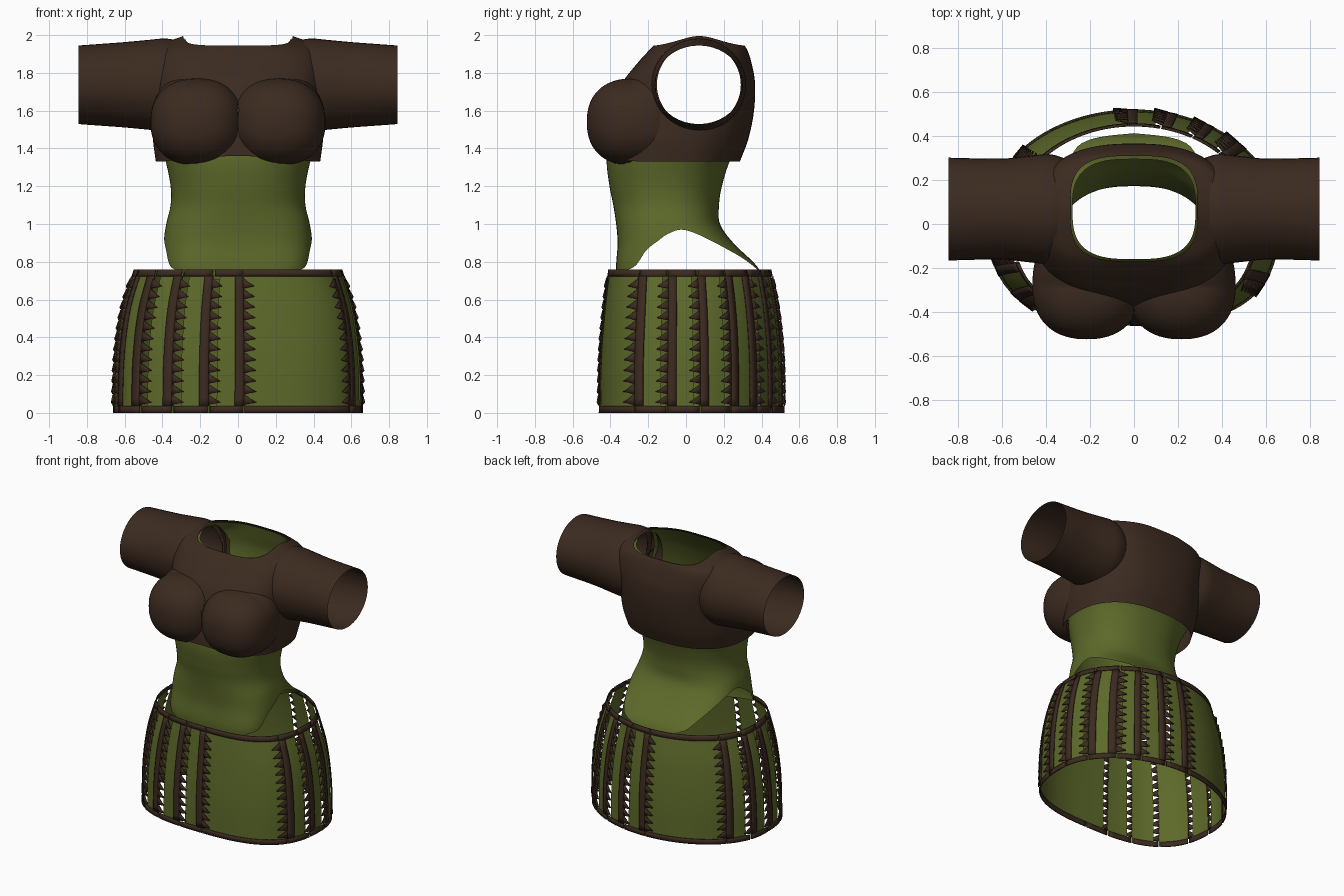
import bpy, bmesh, math
from mathutils import Vector

cube = bpy.data.objects.get("Cube")
if cube:
    bpy.data.objects.remove(cube)


def material(name, rgb):
    m = bpy.data.materials.new(name)
    m.use_nodes = True
    m.diffuse_color = (*rgb, 1)
    m.node_tree.nodes["Principled BSDF"].inputs["Base Color"].default_value = (*rgb, 1)
    return m


BROWN = material("dark brown leather", (0.045, 0.024, 0.0145))
GREEN = material("olive green cloth", (0.11, 0.142, 0.023))

# Outline tables: height, half width, front y, back y, squareness
BODICE = [(.66, .37, -.36, .42, 4), (.77, .39, -.37, .38, 4), (.9, .394, -.362, .25, 3.1),
          (1, .38, -.37, .18, 2.6), (1.1, .357, -.385, .175, 2.3), (1.2, .357, -.405, .19, 2.25),
          (1.34, .385, -.42, .235, 2.25), (1.45, .42, -.4, .3, 2.25), (1.6, .42, -.36, .335, 2.25),
          (1.75, .42, -.29, .34, 2.4), (1.86, .39, -.22, .315, 2.6), (1.94, .28, -.16, .295, 3)]
SHIRT = [(1.33, .435, -.43, .285, 2.4), (1.45, .45, -.42, .33, 2.4), (1.6, .45, -.39, .36, 2.4),
         (1.75, .45, -.335, .365, 2.6), (1.86, .44, -.25, .345, 2.8), (1.92, .39, -.195, .325, 3),
         (1.945, .29, -.17, .31, 3.2)]
# The skirt is squarer in front than behind, so it has two squareness columns
SKIRT = [(0, .655, -.455, .515, 2.8, 2), (.3, .645, -.45, .51, 2.8, 2),
         (.55, .61, -.43, .485, 2.8, 2), (.76, .545, -.405, .445, 2.8, 2)]
# Bodice hem height by angle around the body
HEM = [(-90, .68), (-40, .77), (-29, .86), (-15, .915), (-5, .945), (12, .97),
       (25, .95), (38, .9), (48, .84), (57, .77), (90, .68)]


def spline(table, t):
    """Smooth interpolation through the rows of a table."""
    t = min(max(t, table[0][0]), table[-1][0])
    i = max(k for k in range(len(table) - 1) if table[k][0] <= t)
    a, b = table[i], table[i + 1]
    p, q = table[max(i - 1, 0)], table[min(i + 2, len(table) - 1)]
    h = b[0] - a[0]
    u = (t - a[0]) / h
    out = []
    for c in range(1, len(a)):
        ma = (b[c] - p[c]) / (b[0] - p[0]) * h
        mb = (q[c] - a[c]) / (q[0] - a[0]) * h
        out.append((2*u**3 - 3*u*u + 1) * a[c] + (u**3 - 2*u*u + u) * ma
                   + (3*u*u - 2*u**3) * b[c] + (u**3 - u*u) * mb)
    return out


def around(table, z, deg, off=0.0):
    """Point on a rounded outline, pushed outward by off."""
    w, front, back, *square = spline(table, z)
    c, s = math.cos(math.radians(deg)), math.sin(math.radians(deg))
    n = square[0] if s < 0 else square[-1]
    r = (abs(c) ** n + abs(s) ** n) ** (-1 / n)
    p = Vector((w * c * r, (back - front) / 2 * s * r, 0))
    p += p.normalized() * off
    return Vector((p.x, p.y + (front + back) / 2, z))


def grid(bm, func, nu, nv, closed=False):
    """Sheet of quads from func(u, v), with u and v from 0 to 1."""
    rows = [[bm.verts.new(func(i / nu, j / nv)) for i in range(nu + (not closed))]
            for j in range(nv + 1)]
    for lo, hi in zip(rows, rows[1:]):
        for i in range(nu):
            k = (i + 1) % len(lo)
            bm.faces.new((lo[i], lo[k], hi[k], hi[i]))


def finish(name, bm, mat, thick=0):
    me = bpy.data.meshes.new(name)
    bm.to_mesh(me)
    bm.free()
    ob = bpy.data.objects.new(name, me)
    bpy.context.collection.objects.link(ob)
    me.materials.append(mat)
    if thick:
        mod = ob.modifiers.new("thickness", "SOLIDIFY")
        mod.thickness = thick
    bpy.ops.object.select_all(action='DESELECT')
    ob.select_set(True)
    bpy.context.view_layer.objects.active = ob
    bpy.ops.object.shade_smooth_by_angle(angle=math.radians(50))


ARM_Y, ARM_Z, ARM_R = .068, 1.737, .222


def delete_faces(bm, rule):
    doomed = [f for f in bm.faces if rule(f.calc_center_median())]
    bmesh.ops.delete(bm, geom=doomed, context='FACES')


def arm_distance(c):
    return math.hypot(c.y - ARM_Y, c.z - ARM_Z) if abs(c.x) > .25 else 1


def cut_armholes(bm):
    """Open the arm holes and round their rims."""
    delete_faces(bm, lambda c: arm_distance(c) < ARM_R)
    for v in bm.verts:
        d = arm_distance(v.co)
        if v.is_boundary and d < ARM_R + .02:
            v.co.y = ARM_Y + (v.co.y - ARM_Y) * ARM_R / d
            v.co.z = ARM_Z + (v.co.z - ARM_Z) * ARM_R / d


def inside_shirt(c):
    w, front, back, n = spline(SHIRT, c.z)
    y = (c.y - (front + back) / 2) / ((back - front) / 2)
    return abs(c.x / w) ** n + abs(y) ** n < .85


# Bodice with high-cut hips
def bodice_point(u, v):
    deg = 360 * u
    side = math.degrees(math.asin(math.sin(math.radians(deg))))
    hem = spline(HEM, side)[0]
    p = around(BODICE, hem + (1.94 - hem) * v, deg)
    p.z += .045 * v ** 16 * math.cos(math.radians(deg)) ** 6
    return p


bm = bmesh.new()
grid(bm, bodice_point, 144, 84, True)
cut_armholes(bm)
finish("bodice", bm, GREEN)


# Cropped shirt body with raised shoulders
def shirt_point(u, v):
    deg = 360 * u
    c, s = math.cos(math.radians(deg)), math.sin(math.radians(deg))
    hem = 1.33 + .03 * max(0, -s) ** 4
    p = around(SHIRT, hem + (1.945 - hem) * v, deg)
    p.z += .05 * v ** 8 * c ** 6
    return p


bm = bmesh.new()
grid(bm, shirt_point, 144, 56, True)
cut_armholes(bm)
finish("shirt_body", bm, BROWN)

# Sleeves: distance from centre, depth radius, height radius
SLEEVE = [(.3, .225, .23), (.38, .25, .245), (.47, .243, .238), (.6, .23, .226),
          (.845, .234, .208)]
for side, label in ((1, "left"), (-1, "right")):
    def sleeve_point(u, v):
        x = .3 + .545 * v
        ry, rz = spline(SLEEVE, x)
        a = 2 * math.pi * u * side
        return (side * x, ARM_Y + ry * math.cos(a), ARM_Z + rz * math.sin(a))
    bm = bmesh.new()
    grid(bm, sleeve_point, 40, 18, True)
    finish(label + "_sleeve", bm, BROWN)

    # Full chest cup that slopes back and up into the shirt
    bm = bmesh.new()
    bmesh.ops.create_uvsphere(bm, u_segments=64, v_segments=44, radius=1)
    for v in bm.verts:
        d = v.co / sum(abs(k) ** 2.3 for k in v.co) ** (1 / 2.3)
        depth = .24 if d.y < 0 else .3
        rise = .12 * max(0, d.y) * max(0, d.z)
        v.co = Vector((side * (.215 + .248 * d.x), -.285 + depth * d.y, 1.54 + .23 * d.z + rise))
    if side < 0:
        bmesh.ops.reverse_faces(bm, faces=bm.faces[:])
    delete_faces(bm, lambda c: inside_shirt(c) or c.x * side < 0)
    cut_armholes(bm)
    finish(label + "_chest_cup", bm, BROWN)


# Skirt: two solid panels and two runs of toothed strips
def patch(bm, a0, a1, z0, z1, off, nu, nv):
    lo, hi = min(a0, a1), max(a0, a1)
    grid(bm, lambda u, v: around(SKIRT, z0 + (z1 - z0) * v, lo + (hi - lo) * u, off), nu, nv)


def tooth(bm, a0, a1, z):
    pts = [around(SKIRT, z + .027, a0, .012), around(SKIRT, z - .027, a0, .012),
           around(SKIRT, z - .014, a1, .02)]
    if a1 < a0:
        pts.reverse()
    bm.faces.new([bm.verts.new(p) for p in pts])


TOP, BAND, TEETH = .76, .036, 12
EDGES = [-35, -15, 5, 25, 45, 61, 77, 93]
cloth, trim, teeth = bmesh.new(), bmesh.new(), bmesh.new()
for turn in (0, 180):
    # solid panel with its hems
    start = turn + EDGES[0]
    patch(cloth, start - 52, start, 0, TOP, 0, 24, 16)
    for z in (0, TOP - BAND):
        patch(trim, start - 52, start, z, z + BAND, .007, 24, 2)
    for k, (e0, e1) in enumerate(zip(EDGES, EDGES[1:])):
        lo, hi = turn + e0, turn + e1
        d = hi - lo
        # the front strips point forward, the rear ones back, the middle one both ways
        forward, backward = k <= 3, k >= 3
        c0 = lo if forward else lo + .2 * d
        c1 = hi if backward else hi - .2 * d
        patch(cloth, c0, c1, 0, TOP, 0, 4, 16)
        for z in (0, TOP - BAND):
            patch(trim, lo + .04 * d, hi - .04 * d, z, z + BAND, .007, 4, 2)
        for used, edge, sign in ((forward, lo, -1), (backward, hi, 1)):
            if used:
                patch(trim, edge - sign * .28 * d, edge, BAND, TOP - BAND, .01, 2, 16)
                for t in range(TEETH):
                    tooth(teeth, edge - sign * .02 * d, edge + sign * .32 * d, .07 + t * .056)
finish("skirt_panels", cloth, GREEN)
finish("skirt_trim", trim, BROWN, .008)
finish("skirt_teeth", teeth, BROWN, .008)
